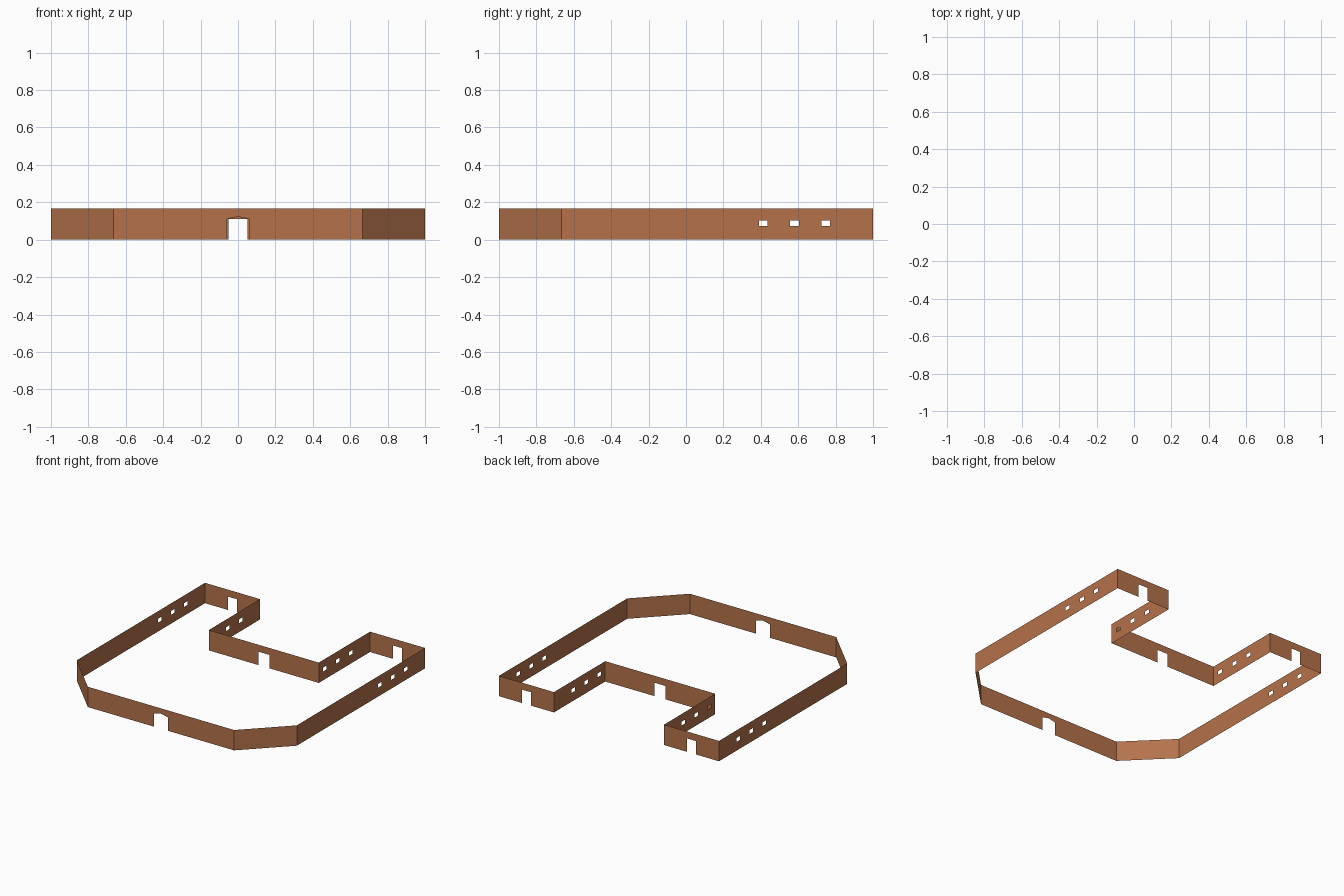
import bpy
import bmesh
from mathutils import Vector

HEIGHT = 0.167
NOTCH_X, NOTCH_Y, CORNER = 0.5, 0.335, 0.665
ARM_MID = (1 + NOTCH_X) / 2
WINDOW_YS = (0.413, 0.58, 0.747)
WINDOW_HALF, SILL, LINTEL = 0.023, 0.073, 0.104
DOOR_HALF, DOOR_TOP = 0.05, 0.11
GATE_HALF, GATE_PEAK = 0.062, 0.124

cube = bpy.data.objects.get("Cube")
if cube:
    bpy.data.objects.remove(cube, do_unlink=True)

brick = bpy.data.materials.new("brick_brown")
brick.use_nodes = True
colour = (0.46, 0.17, 0.07, 1)
brick.diffuse_color = colour
brick.node_tree.nodes["Principled BSDF"].inputs["Base Color"].default_value = colour


def build_wall(name, start, end, centres=(), half=0, low=0, high=0, peak=None):
    """Thin upright sheet; centres are distances of its openings from the start."""
    start, end = Vector((*start, 0)), Vector((*end, 0))
    length = (end - start).length
    along = (end - start) / length
    columns = sorted({0, length} | {c + d for c in centres for d in (-half, 0, half)})
    rows = sorted({0, low, high, HEIGHT}) if centres else [0, HEIGHT]
    bm = bmesh.new()
    grid = []
    for s in columns:
        line = []
        for z in rows:
            raised = peak and z == high and s in centres
            line.append(bm.verts.new(start + along * s + Vector((0, 0, peak if raised else z))))
        grid.append(line)
    for i in range(len(columns) - 1):
        mid = (columns[i] + columns[i + 1]) / 2
        for j in range(len(rows) - 1):
            is_open = low <= rows[j] < high and any(abs(mid - c) < half for c in centres)
            if not is_open:
                bm.faces.new((grid[i][j], grid[i + 1][j], grid[i + 1][j + 1], grid[i][j + 1]))
    # Merge flat cells into clean panels around the openings
    bmesh.ops.dissolve_limit(bm, angle_limit=0.01, verts=bm.verts[:], edges=bm.edges[:])
    bmesh.ops.triangulate(bm, faces=bm.faces[:])
    loose = [v for v in bm.verts if not v.link_faces]
    bmesh.ops.delete(bm, geom=loose, context="VERTS")
    mesh = bpy.data.meshes.new(name)
    bm.to_mesh(mesh)
    bm.free()
    mesh.materials.append(brick)
    bpy.context.collection.objects.link(bpy.data.objects.new(name, mesh))


# Front wall with the gabled gateway, and back of the courtyard with its door
build_wall("front_wall", (-CORNER, -1), (CORNER, -1), [CORNER], GATE_HALF, 0, DOOR_TOP, GATE_PEAK)
build_wall("courtyard_back_wall", (NOTCH_X, NOTCH_Y), (-NOTCH_X, NOTCH_Y),
           [NOTCH_X], DOOR_HALF, 0, DOOR_TOP)

# Walls that repeat on both sides, run so that their faces look outward
for side, label in ((1, "left"), (-1, "right")):
    def side_wall(name, a, b, centres=(), *opening):
        a, b = (side * a[0], a[1]), (side * b[0], b[1])
        if side < 0:
            span = (Vector(b) - Vector(a)).length
            a, b, centres = b, a, [span - c for c in centres]
        build_wall(f"{label}_{name}", a, b, centres, *opening)

    side_wall("corner_wall", (CORNER, -1), (1, -CORNER))
    side_wall("outer_wall", (1, -CORNER), (1, 1), [y + CORNER for y in WINDOW_YS],
              WINDOW_HALF, SILL, LINTEL)
    side_wall("wing_end_wall", (1, 1), (NOTCH_X, 1), [1 - ARM_MID], DOOR_HALF * 0.85, 0, DOOR_TOP)
    side_wall("courtyard_side_wall", (NOTCH_X, 1), (NOTCH_X, NOTCH_Y),
              [1 - y for y in WINDOW_YS], WINDOW_HALF, SILL, LINTEL)
